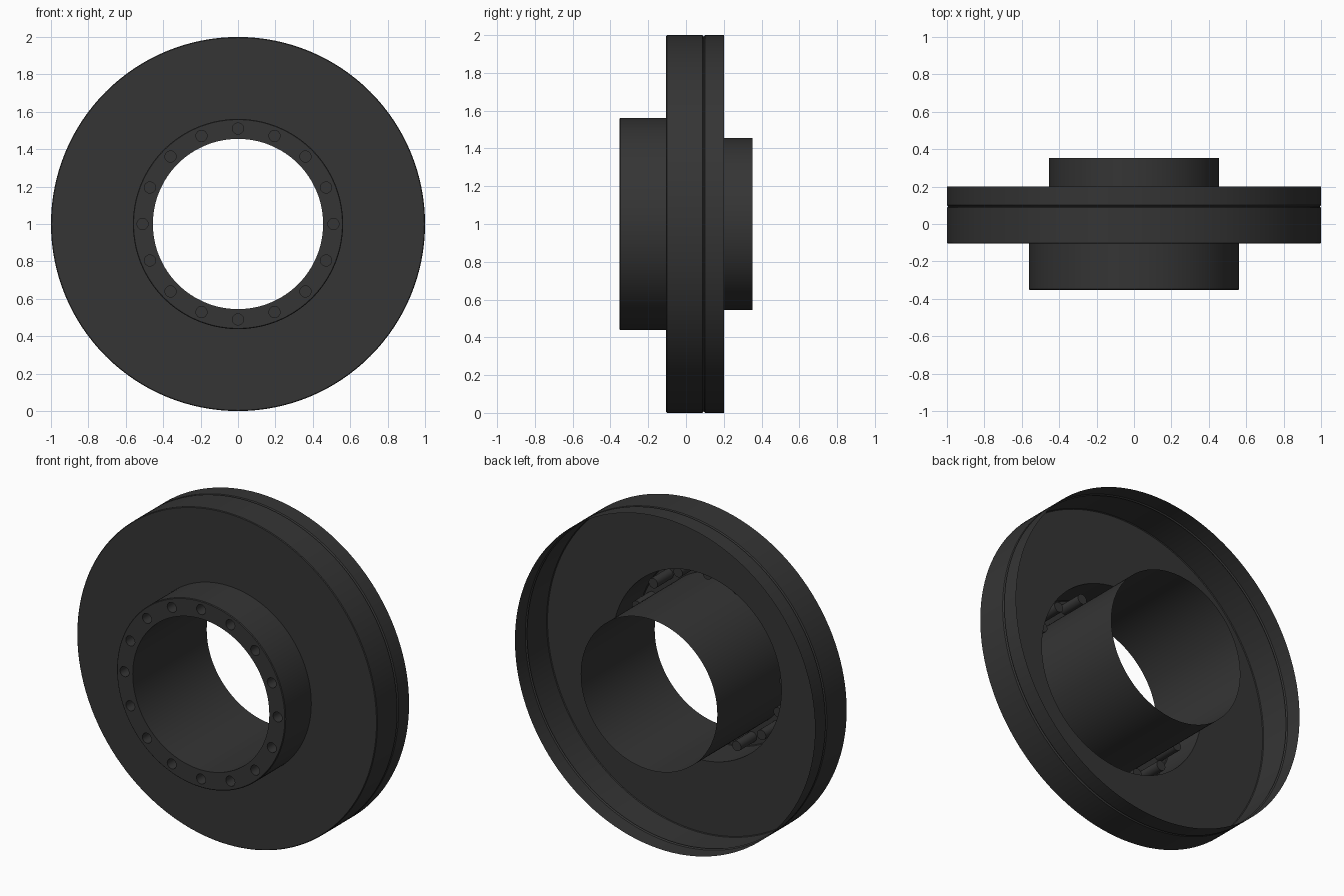
import bpy, bmesh, math
from mathutils import Matrix, Vector

SEGMENTS = 128
CENTRE = Vector((0, 0, 1))
FRONT, BACK = -0.352, 0.352      # ends of the hub along y
BORE, HUB, BOLT_CIRCLE = 0.455, 0.562, 0.51
HOLES, HOLE_RADIUS, HOLE_DEPTH = 16, 0.03, 0.15
BEVEL = 0.004

cube = bpy.data.objects.get("Cube")
if cube:
    bpy.data.objects.remove(cube, do_unlink=True)

dark_metal = bpy.data.materials.new("dark grey metal")
dark_metal.use_nodes = True
dark_metal.diffuse_color = (0.035, 0.035, 0.035, 1)
dark_metal.node_tree.nodes["Principled BSDF"].inputs["Base Color"].default_value = (0.035, 0.035, 0.035, 1)


def finish(name, bm):
    """Turn a bmesh into a shaded object lifted onto the ground."""
    mesh = bpy.data.meshes.new(name)
    bm.to_mesh(mesh)
    bm.free()
    mesh.materials.append(dark_metal)
    obj = bpy.data.objects.new(name, mesh)
    obj.location = CENTRE
    bpy.context.collection.objects.link(obj)
    bpy.ops.object.select_all(action="DESELECT")
    obj.select_set(True)
    bpy.context.view_layer.objects.active = obj
    bpy.ops.object.shade_smooth_by_angle(angle=math.radians(30))
    return obj


def lathe(name, profile, facing_in=False):
    """Spin a (radius, y) profile around the y axis as a thin sheet."""
    bm = bmesh.new()
    verts = [bm.verts.new((r, y, 0)) for r, y in profile]
    edges = [bm.edges.new(pair) for pair in zip(verts, verts[1:])]
    bmesh.ops.spin(bm, geom=verts + edges, cent=(0, 0, 0), axis=(0, 1, 0),
                   angle=math.tau, steps=SEGMENTS, use_merge=True)
    bmesh.ops.remove_doubles(bm, verts=bm.verts, dist=0.0001)
    # Turn the sheet so that its widest band faces the wanted way
    bm.normal_update()
    big = max(bm.faces, key=lambda f: f.calc_area() * abs(f.normal.y - 1) * (abs(f.normal.y) < 0.1))
    middle = big.calc_center_median()
    outward = big.normal.dot(Vector((middle.x, 0, middle.z))) > 0
    if outward == facing_in:
        bmesh.ops.reverse_faces(bm, faces=bm.faces)
    return finish(name, bm)


def circle(bm, radius, count, centre=(0, 0, 0)):
    """Edge loop in the plane across the y axis."""
    matrix = Matrix.Translation(centre) @ Matrix.Rotation(math.pi / 2, 4, "X")
    verts = bmesh.ops.create_circle(bm, segments=count, radius=radius, matrix=matrix)["verts"]
    return list({e for v in verts for e in v.link_edges})


# Hub wall, disc and grooved rim: one sheet, open at the back
disc_y, rim_y, groove_y, groove = -0.105, 0.2, 0.094, 0.007
lathe("hub_disc_and_rim", [
    (HUB - BEVEL, FRONT), (HUB, FRONT + BEVEL), (HUB, disc_y),
    (1 - BEVEL, disc_y), (1, disc_y + BEVEL),
    (1, groove_y - groove), (1 - groove, groove_y), (1, groove_y + groove),
    (1, rim_y)])

# Bore tube through the middle
lathe("bore_tube", [(BORE, FRONT), (BORE, BACK)], facing_in=True)

# Front ring with blind bolt holes
bm = bmesh.new()
outline = circle(bm, HUB - BEVEL, SEGMENTS, (0, FRONT, 0)) + circle(bm, BORE, SEGMENTS, (0, FRONT, 0))
hole_loops = []
for i in range(HOLES):
    angle = math.tau * i / HOLES
    spot = (BOLT_CIRCLE * math.cos(angle), FRONT, BOLT_CIRCLE * math.sin(angle))
    hole_loops.append(circle(bm, HOLE_RADIUS, 24, spot))
bmesh.ops.triangle_fill(bm, use_beauty=True, normal=(0, -1, 0),
                        edges=outline + [e for loop in hole_loops for e in loop])
for loop in hole_loops:
    made = bmesh.ops.extrude_edge_only(bm, edges=loop)["geom"]
    end_verts = [g for g in made if isinstance(g, bmesh.types.BMVert)]
    end_edges = [g for g in made if isinstance(g, bmesh.types.BMEdge)]
    bmesh.ops.translate(bm, verts=end_verts, vec=(0, HOLE_DEPTH, 0))
    bmesh.ops.edgeloop_fill(bm, edges=end_edges)
bmesh.ops.recalc_face_normals(bm, faces=bm.faces)
bm.normal_update()
if max(bm.faces, key=lambda f: -f.calc_center_median().y).normal.y > 0:
    bmesh.ops.reverse_faces(bm, faces=bm.faces)
finish("front_ring_with_bolt_holes", bm)
